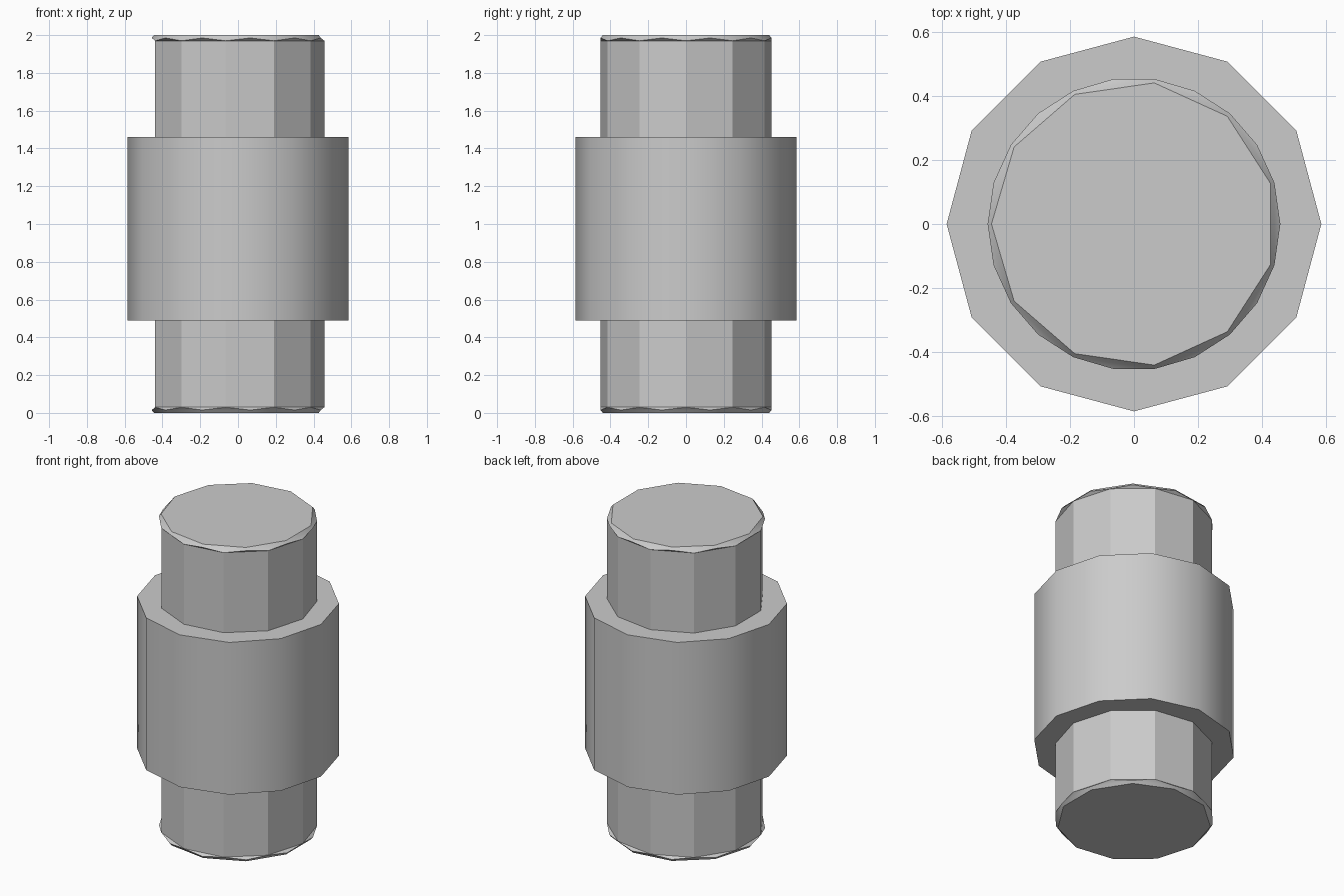
import bpy
import bmesh
from math import cos, sin, pi, radians

if "Cube" in bpy.data.objects:
    bpy.data.objects.remove(bpy.data.objects["Cube"], do_unlink=True)

grey = bpy.data.materials.new("plain grey")
grey.use_nodes = True
colour = (0.6, 0.6, 0.6, 1)
grey.diffuse_color = colour
grey.node_tree.nodes["Principled BSDF"].inputs["Base Color"].default_value = colour


def stacked_rings(name, sides, rings, smooth_angle):
    """Solid from rings (radius, z, twisted); a twist by half a step makes triangles."""
    bm = bmesh.new()
    loops = []
    for radius, z, twisted in rings:
        angles = [(2 * i + twisted) * pi / sides for i in range(sides)]
        loops.append([bm.verts.new((radius * cos(a), radius * sin(a), z)) for a in angles])
    for k in range(len(rings) - 1):
        low, high = loops[k], loops[k + 1]
        t_low, t_high = rings[k][2], rings[k + 1][2]
        for i in range(sides):
            j = (i + 1) % sides
            if t_low == t_high:
                bm.faces.new((low[i], low[j], high[j], high[i]))
            elif t_high:
                bm.faces.new((low[i], low[j], high[i]))
                bm.faces.new((low[j], high[j], high[i]))
            else:
                bm.faces.new((low[i], low[j], high[j]))
                bm.faces.new((low[i], high[j], high[i]))
    bm.faces.new(loops[0])
    bm.faces.new(loops[-1])
    bmesh.ops.recalc_face_normals(bm, faces=bm.faces[:])
    mesh = bpy.data.meshes.new(name)
    bm.to_mesh(mesh)
    bm.free()
    mesh.materials.append(grey)
    part = bpy.data.objects.new(name, mesh)
    bpy.context.collection.objects.link(part)
    bpy.ops.object.select_all(action="DESELECT")
    part.select_set(True)
    bpy.context.view_layer.objects.active = part
    bpy.ops.object.shade_smooth_by_angle(angle=radians(smooth_angle))
    return part


# Long inner shaft, its chamfered ends turned half a step from its sides
lower_end = [(0.445, 0, 1), (0.457, 0.015, 1), (0.457, 0.03, 0)]
upper_end = [(r, 2 - z, t) for r, z, t in reversed(lower_end)]
stacked_rings("shaft", 11, lower_end + upper_end, 30)

# Wide collar around the middle
stacked_rings("collar", 12, [(0.585, 0.49, 0), (0.585, 1.46, 0)], 31)
